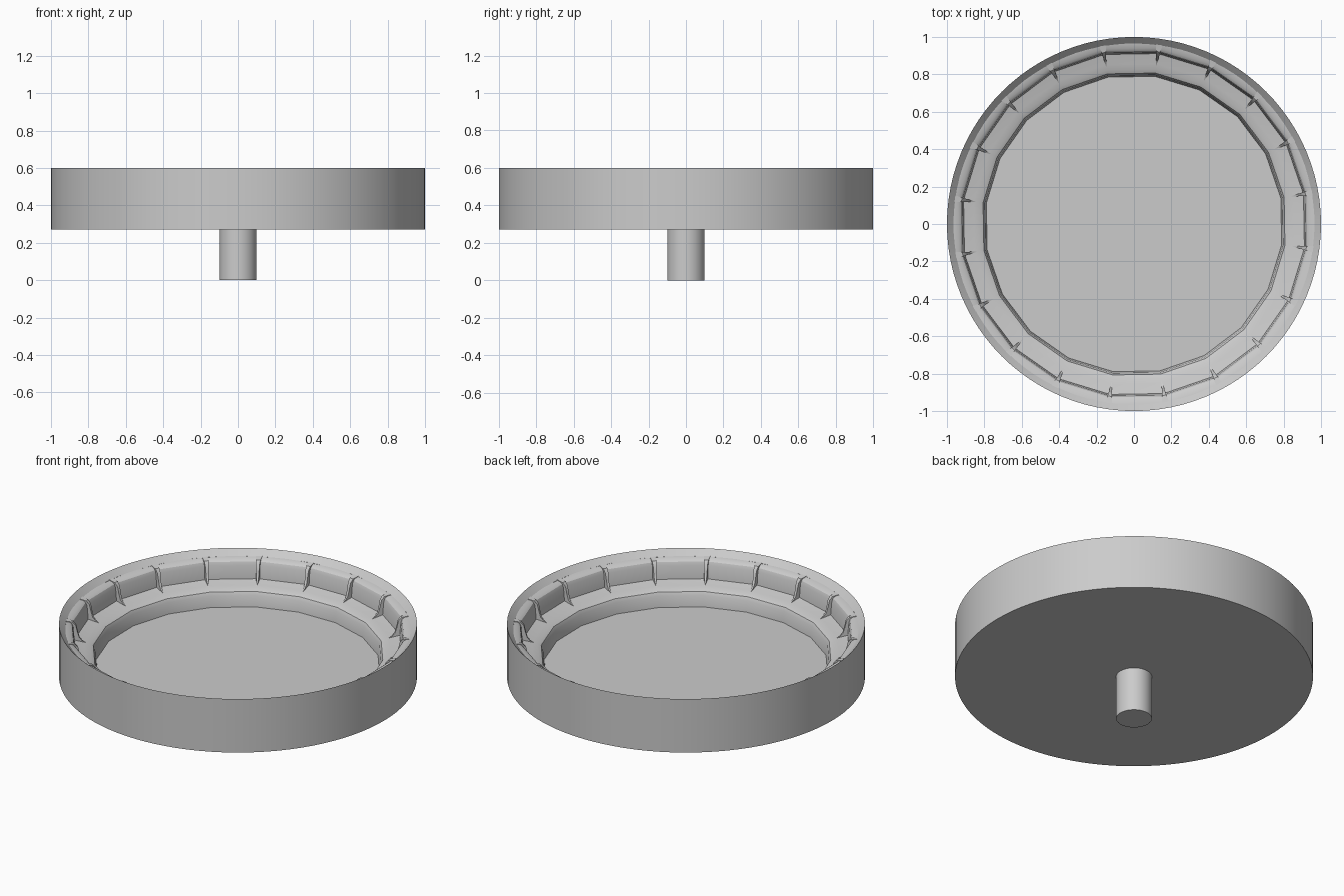
import bpy, bmesh, math

cube = bpy.data.objects.get("Cube")
if cube:
    bpy.data.objects.remove(cube)

GREY = (0.6, 0.6, 0.6, 1.0)
mat = bpy.data.materials.new("plain grey")
mat.use_nodes = True
mat.diffuse_color = GREY
mat.node_tree.nodes["Principled BSDF"].inputs["Base Color"].default_value = GREY

POCKETS = 20
START = math.radians(10)


def finish(name, bm):
    bmesh.ops.recalc_face_normals(bm, faces=bm.faces)
    mesh = bpy.data.meshes.new(name)
    bm.to_mesh(mesh)
    bm.free()
    mesh.materials.append(mat)
    obj = bpy.data.objects.new(name, mesh)
    bpy.context.collection.objects.link(obj)
    bpy.ops.object.select_all(action="DESELECT")
    obj.select_set(True)
    bpy.context.view_layer.objects.active = obj
    bpy.ops.object.shade_smooth_by_angle(angle=math.radians(30))
    return obj


def polar(r, a, z, side=0.0):
    """Point at radius r and angle a, shifted sideways."""
    c, s = math.cos(a), math.sin(a)
    return (r * c - side * s, r * s + side * c, z)


def lathe(name, profile, segments, start=0.0, crease_above=None):
    """Revolve (radius, height) points; end points are capped."""
    bm = bmesh.new()
    angles = [start + math.tau * i / segments for i in range(segments)]
    rings = [[bm.verts.new(polar(r, a, z)) for a in angles] for r, z in profile]
    for low, high in zip(rings, rings[1:]):
        for i in range(segments):
            j = (i + 1) % segments
            bm.faces.new((low[i], low[j], high[j], high[i]))
    bm.faces.new(rings[0])
    bm.faces.new(rings[-1])
    # Keep the corners between the upper panels crisp
    if crease_above is not None:
        for ring, nxt in zip(rings, rings[1:]):
            for a, b in zip(ring, nxt):
                if min(a.co.z, b.co.z) >= crease_above:
                    bm.edges.get((a, b)).smooth = False
    return finish(name, bm)


# Round outer shell with an inward sloping rim
lathe("outer_shell", [(1, 0.27), (1, 0.6), (0.965, 0.565), (0.965, 0.3)], 96)

# Faceted inside: rounded panels, ledge, softened lip and flat floor
lathe("pocket_basin",
      [(0.98, 0.3), (0.98, 0.566), (0.95, 0.561), (0.935, 0.55), (0.927, 0.53),
       (0.92, 0.45), (0.865, 0.436), (0.835, 0.43), (0.815, 0.42),
       (0.805, 0.4), (0.797, 0.333)],
      POCKETS, START, crease_above=0.445)

# Wedge ribs between the pockets
rib_profile = [(0.967, 0.568), (0.93, 0.56), (0.912, 0.54), (0.903, 0.5),
               (0.893, 0.465), (0.878, 0.447), (0.855, 0.434)]
bm = bmesh.new()
for k in range(POCKETS):
    a = START + math.tau * k / POCKETS
    sides = []
    for sign in (-1, 1):
        spine = [bm.verts.new(polar(r, a, z, sign * (0.001 + 0.15 * (r - 0.855))))
                 for r, z in rib_profile]
        base = bm.verts.new(polar(0.967, a, 0.42, sign * 0.018))
        sides.append(spine + [base])
        bm.faces.new(sides[-1])
    left, right = sides
    for i in range(len(left)):
        j = (i + 1) % len(left)
        bm.faces.new((left[i], left[j], right[j], right[i]))
finish("pocket_ribs", bm)

# Short centre stem underneath
lathe("stem", [(0.1, 0), (0.1, 0.28)], 32)
